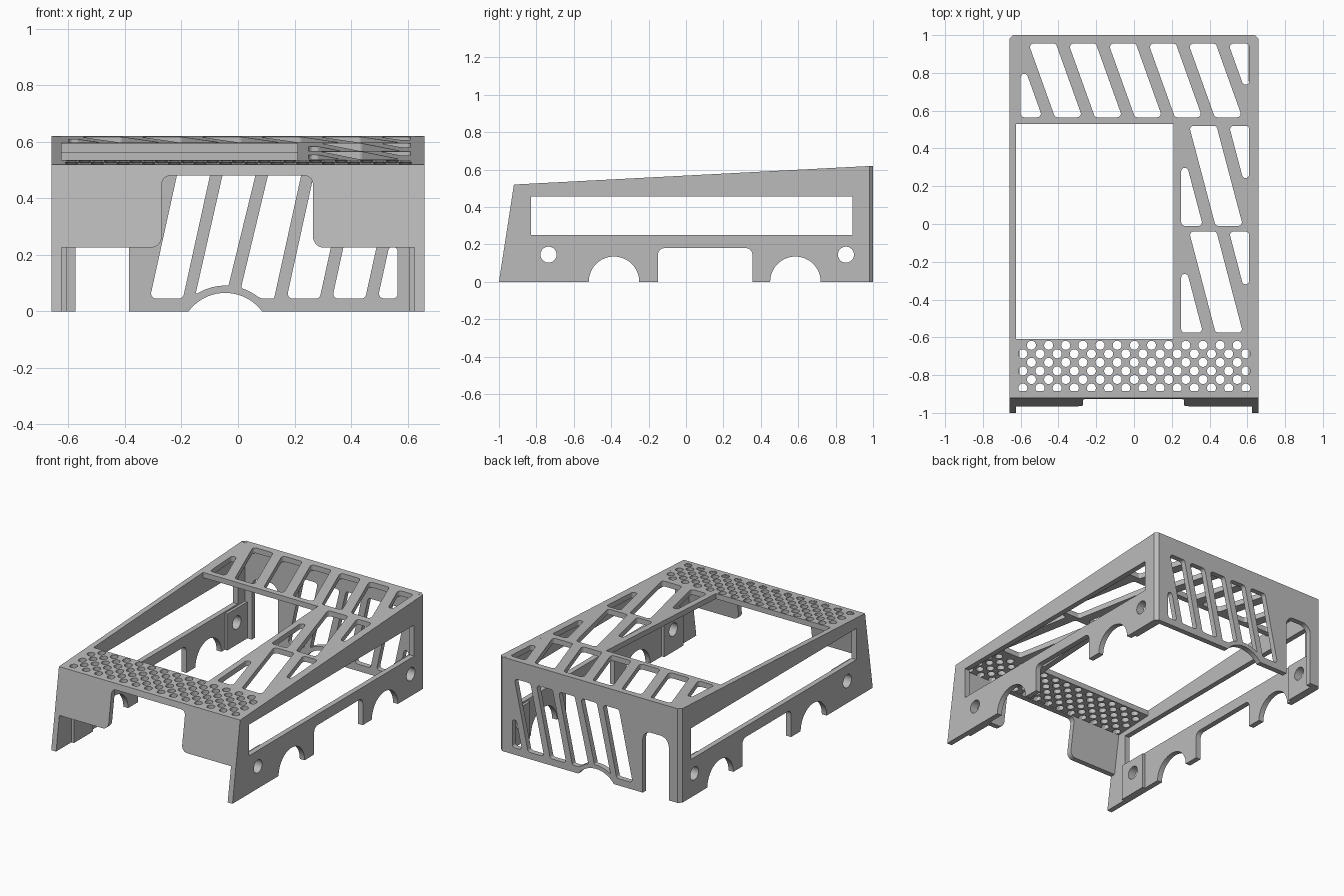
import bpy, bmesh, math
from mathutils import Vector

cube = bpy.data.objects.get("Cube")
if cube:
    bpy.data.objects.remove(cube)

grey = bpy.data.materials.new("plain_grey")
grey.use_nodes = True
grey.diffuse_color = (0.5, 0.5, 0.5, 1)
grey.node_tree.nodes["Principled BSDF"].inputs["Base Color"].default_value = (0.5, 0.5, 0.5, 1)

T = 0.035                       # wall thickness
HALF, INNER = 0.66, 0.625       # outer and inner half width
SLOPE = 0.1 / 1.92              # rise of the lid
LEAN = 0.08 / 0.52              # backward lean of the front


def rounded(points, radius=0.0):
    """Round polygon corners; a third value on a point is its own radius."""
    out = []
    for i, p in enumerate(points):
        r = p[2] if len(p) > 2 else radius
        c = Vector(p[:2])
        a = Vector(points[i - 1][:2]) - c
        b = Vector(points[(i + 1) % len(points)][:2]) - c
        ang = a.angle(b, math.pi)
        if r == 0 or ang > 3.0:
            out.append(c)
            continue
        k = math.tan(ang / 2)
        length = min(r / k, 0.48 * a.length, 0.48 * b.length)
        r = length * k
        mid = c + (a.normalized() + b.normalized()).normalized() * r / math.sin(ang / 2)
        s = c + a.normalized() * length - mid
        e = c + b.normalized() * length - mid
        start = math.atan2(s.y, s.x)
        turn = (math.atan2(e.y, e.x) - start + math.pi) % math.tau - math.pi
        for j in range(8):
            t = start + turn * j / 7
            out.append(mid + Vector((math.cos(t), math.sin(t))) * r)
    return out


def arc(cx, cy, r, a0, a1, n):
    return [(cx + r * math.cos(math.radians(a0 + (a1 - a0) * i / n)),
             cy + r * math.sin(math.radians(a0 + (a1 - a0) * i / n)), 0) for i in range(n + 1)]


def circle(cx, cy, r, n=32):
    return arc(cx, cy, r, 0, 360, n)[:-1]


def rect(x0, x1, y0, y1):
    return [(x0, y0), (x1, y0), (x1, y1), (x0, y1)]


def clip_x(poly, limit, sign):
    """Keep the part of a polygon where sign * x <= sign * limit."""
    out = []
    for i, b in enumerate(poly):
        a = poly[i - 1]
        a_in, b_in = sign * a[0] <= sign * limit, sign * b[0] <= sign * limit
        if a_in != b_in:
            t = (limit - a[0]) / (b[0] - a[0])
            out.append((limit, a[1] + t * (b[1] - a[1])))
        if b_in:
            out.append(b)
    return out


def slots(first, pitch, width, shift, count, x0, x1, y0, y1):
    """Row of leaning slots kept inside a rectangle."""
    result = []
    for k in range(count):
        x = first + pitch * k
        poly = [(x, y0), (x + width, y0), (x + width + shift, y1), (x + shift, y1)]
        poly = clip_x(clip_x(poly, x1, 1), x0, -1)
        if len(poly) > 2:
            result.append(poly)
    return result


def plate(name, outline, holes, place, w0=0.0, w1=T):
    """Filled outline with holes, extruded and placed by a mapping."""
    curve = bpy.data.curves.new(name, "CURVE")
    curve.dimensions, curve.fill_mode = "2D", "BOTH"
    curve.extrude = (w1 - w0) / 2
    for loop in [outline] + holes:
        spline = curve.splines.new("POLY")
        spline.points.add(len(loop) - 1)
        for point, p in zip(spline.points, loop):
            point.co = (p[0], p[1], 0, 1)
        spline.use_cyclic_u = True
    temp = bpy.data.objects.new(name + "_outline", curve)
    bpy.context.scene.collection.objects.link(temp)
    graph = bpy.context.evaluated_depsgraph_get()
    mesh = bpy.data.meshes.new_from_object(temp.evaluated_get(graph))
    bpy.data.objects.remove(temp)
    bpy.data.curves.remove(curve)
    bm = bmesh.new()
    bm.from_mesh(mesh)
    bmesh.ops.remove_doubles(bm, verts=bm.verts, dist=1e-5)
    for v in bm.verts:
        v.co = place(v.co.x, v.co.y, v.co.z + (w0 + w1) / 2)
    bmesh.ops.recalc_face_normals(bm, faces=bm.faces)
    for f in bm.faces:
        f.smooth = False
    bm.to_mesh(mesh)
    bm.free()
    mesh.materials.clear()
    mesh.materials.append(grey)
    obj = bpy.data.objects.new(name, mesh)
    bpy.context.scene.collection.objects.link(obj)
    return obj


# Lid: large opening, leaning slots and a round-hole vent
lid_holes = [rect(-INNER, 0.21, -0.61, 0.53)]
cuts = slots(-0.63, 0.2116, 0.145, -0.14, 7, -0.60, 0.61, 0.565, 0.955)
for low, high in ((-0.01, 0.52), (-0.575, -0.04)):
    cuts += slots(0.22, 0.2116, 0.145, -0.14, 3, 0.25, 0.61, low, high)
lid_holes += [rounded(c, 0.019) for c in cuts]
for row in range(6):
    odd = row % 2
    for col in range(13 + odd):
        lid_holes.append(circle(-0.543 - 0.0455 * odd + 0.0908 * col, -0.642 - 0.0453 * row, 0.024, 16))
# the opening reaches the side wall, so the outline is kept just outside it
plate("lid", rect(-INNER - 0.01, INNER, -0.92, 1.0), lid_holes,
      lambda u, v, w: (u, v, 0.52 + (v + 0.92) * SLOPE - w))

# Side walls with window, arches, notch, screw pads and corner posts
side = [(-1, 0), *arc(-0.385, 0, 0.135, 180, 0, 24),
        (-0.15, 0), (-0.15, 0.18, 0.035), (0.355, 0.18, 0.035), (0.355, 0),
        *arc(0.585, 0, 0.135, 180, 0, 24),
        (0.98, 0), (0.98, 0.619), (-0.92, 0.52)]
screws = [circle(y, 0.145, 0.043) for y in (-0.735, 0.855)]
for label, s in (("left", 1), ("right", -1)):
    def wall(u, v, w, s=s):
        return (s * (HALF - w), u, v)
    plate(label + "_side_wall", rounded(side), screws + [rect(-0.83, 0.89, 0.25, 0.455)], wall)
    plate(label + "_front_screw_pad", rect(-0.84, -0.64, 0, 0.24), screws[:1], wall, T, T + 0.018)
    plate(label + "_back_screw_pad", rect(0.755, 0.97, 0, 0.24), screws[1:], wall, T, T + 0.018)
    plate(label + "_corner_post", [(INNER, 0.97), (HALF, 0.98), (0.64, 1), (INNER, 1)], [],
          lambda u, v, w, s=s: (s * u, v, w), 0, 0.62)

# Leaning front panel with a wide central opening
front = [(-INNER, 0.225), (-0.27, 0.225, 0.04), (-0.27, 0.48, 0.03), (0.265, 0.48, 0.03),
         (0.265, 0.225, 0.04), (INNER, 0.225), (INNER, 0.52), (-INNER, 0.52)]
plate("front_panel", rounded(front), [], lambda u, v, w: (u, -1 + v * LEAN + w, v))

# Back panel with doorway, cable arch and slots that follow the arch
ARCH_X, ARCH_Z, ARCH_R = -0.045, -0.0975, 0.1625
back = [(-INNER, 0), (-0.575, 0), (-0.575, 0.41, 0.06), (-0.385, 0.41, 0.06), (-0.385, 0),
        *arc(ARCH_X, ARCH_Z, ARCH_R, 143.1, 36.9, 20),
        (INNER, 0), (INNER, 0.6), (-INNER, 0.6)]


def lift(poly):
    """Raise a slot's lower edge over the arch rim."""
    a, b, rest = poly[0], poly[1], poly[2:]
    bottom = []
    for i in range(9):
        x = a[0] + (b[0] - a[0]) * i / 8
        rim = ARCH_Z + math.sqrt(max(0, (ARCH_R + 0.026) ** 2 - (x - ARCH_X) ** 2))
        bottom.append((x, max(a[1], rim)))
    return bottom + rest


back_slots = slots(-0.312, 0.1613, 0.117, 0.1, 6, -0.35, 0.565, 0.045, 0.5)
back_slots[1:3] = [lift(p) for p in back_slots[1:3]]
plate("back_panel", rounded(back), [rounded(p, 0.018) for p in back_slots],
      lambda u, v, w: (u, 1 - w, v))
